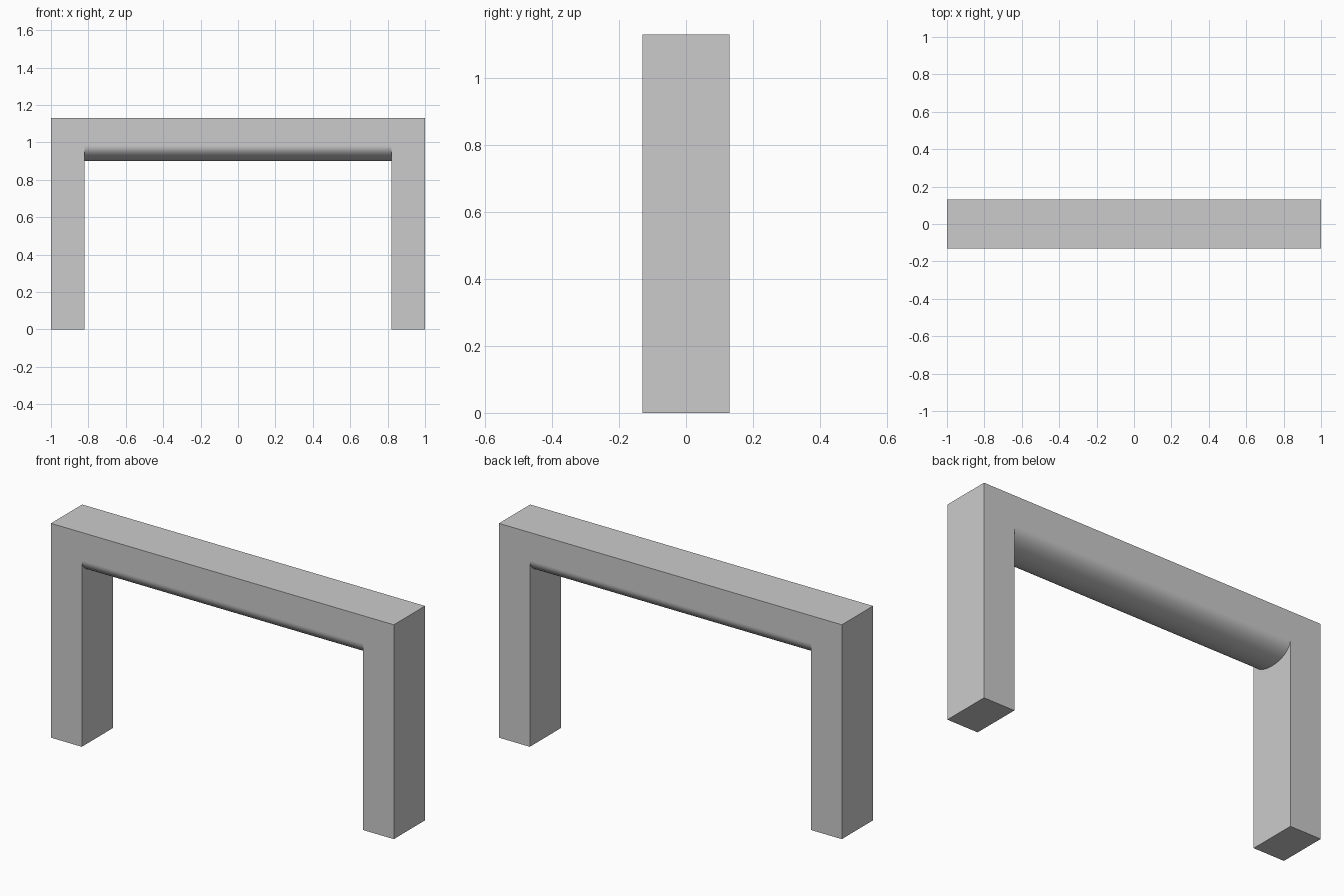
import bpy
import bmesh
from math import cos, sin, pi

cube = bpy.data.objects.get("Cube")
if cube:
    bpy.data.objects.remove(cube, do_unlink=True)

# Overall sizes
HALF_W, HALF_D, HEIGHT = 1.0, 0.13, 1.13
INNER = 0.82                    # inner face of each leg
SPRING, DROP = 0.98, 0.08       # where the rounded underside starts, and its depth
STEPS = 40

stone = bpy.data.materials.new("light grey")
stone.use_nodes = True
grey = (0.6, 0.6, 0.6, 1)
stone.diffuse_color = grey
stone.node_tree.nodes["Principled BSDF"].inputs["Base Color"].default_value = grey

bm = bmesh.new()


def face(points, smooth=False):
    f = bm.faces.new([bm.verts.new(p) for p in points])
    f.smooth = smooth


# Front and back: one flat portal outline each
outline = [(-HALF_W, 0), (-INNER, 0), (-INNER, SPRING), (INNER, SPRING),
           (INNER, 0), (HALF_W, 0), (HALF_W, HEIGHT), (-HALF_W, HEIGHT)]
for y in (-HALF_D, HALF_D):
    face([(x, y, z) for x, z in outline])

# Top, outer sides and feet: the outer outline edges carried through the depth
for a, b in ((0, 1), (4, 5), (5, 6), (6, 7), (7, 0)):
    (xa, za), (xb, zb) = outline[a], outline[b]
    face([(xa, -HALF_D, za), (xb, -HALF_D, zb), (xb, HALF_D, zb), (xa, HALF_D, za)])

# Rounded underside of the lintel
arc = [(-HALF_D * cos(pi * i / STEPS), SPRING - DROP * sin(pi * i / STEPS))
       for i in range(STEPS + 1)]
for (ya, za), (yb, zb) in zip(arc, arc[1:]):
    face([(-INNER, ya, za), (INNER, ya, za), (INNER, yb, zb), (-INNER, yb, zb)], True)

# Inner leg faces, cut to the rounded underside
for x in (-INNER, INNER):
    face([(x, -HALF_D, 0)] + [(x, y, z) for y, z in arc] + [(x, HALF_D, 0)])

bmesh.ops.remove_doubles(bm, verts=bm.verts, dist=0.00001)
bmesh.ops.recalc_face_normals(bm, faces=bm.faces)

mesh = bpy.data.meshes.new("portal_frame")
bm.to_mesh(mesh)
bm.free()
mesh.materials.append(stone)
portal = bpy.data.objects.new("portal_frame", mesh)
bpy.context.collection.objects.link(portal)
